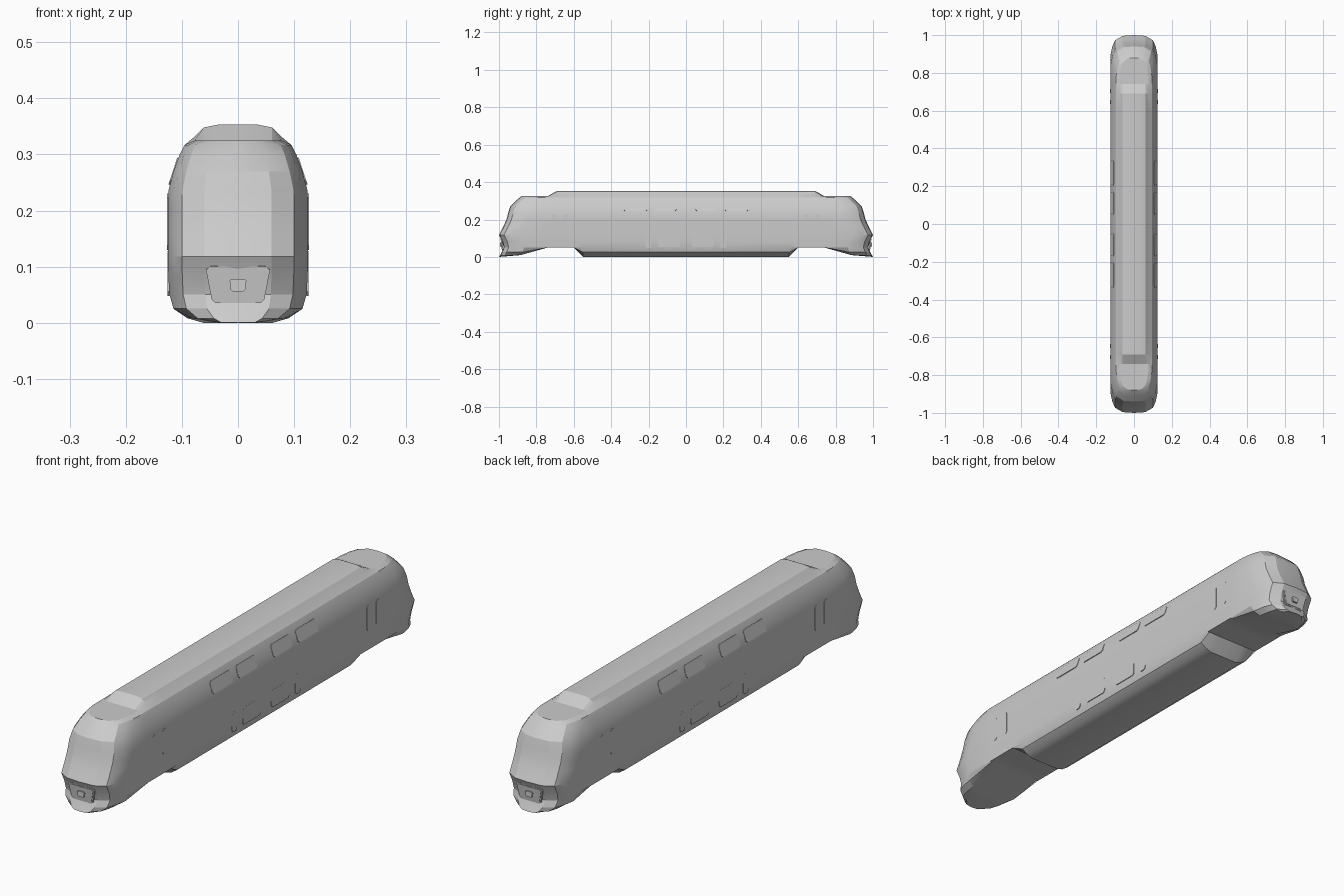
import bpy, bmesh, math
from mathutils import Matrix, Vector

if "Cube" in bpy.data.objects:
    bpy.data.objects.remove(bpy.data.objects["Cube"])

grey = bpy.data.materials.new("body grey")
grey.use_nodes = True
grey.diffuse_color = (0.6, 0.6, 0.6, 1)
grey.node_tree.nodes["Principled BSDF"].inputs["Base Color"].default_value = (0.6, 0.6, 0.6, 1)


def finish(name, bm):
    bmesh.ops.remove_doubles(bm, verts=bm.verts, dist=0.0002)
    bmesh.ops.recalc_face_normals(bm, faces=bm.faces)
    mesh = bpy.data.meshes.new(name)
    bm.to_mesh(mesh)
    bm.free()
    mesh.materials.append(grey)
    obj = bpy.data.objects.new(name, mesh)
    bpy.context.collection.objects.link(obj)
    bpy.ops.object.select_all(action='DESELECT')
    obj.select_set(True)
    bpy.context.view_layer.objects.active = obj
    bpy.ops.object.shade_smooth_by_angle(angle=math.radians(22))
    return obj


def ramp(points, t):
    """Piecewise linear lookup."""
    for (a, va), (b, vb) in zip(points, points[1:]):
        if t <= b:
            return va + (vb - va) * max(0, t - a) / (b - a)
    return points[-1][1]


# Heights along the length: underside with bogie recesses, roof with raised hood
FLOOR = [(0, 0), (0.55, 0), (0.6, 0.05), (0.74, 0.05), (0.88, 0.01), (1, 0)]
ROOF = [(0, 0.353), (0.69, 0.353), (0.74, 0.325), (1, 0.325)]
# Body levels: height, half width, half length
LEVELS = [(0, 0, 1.0), (0, 0.062, 1.0), (0.008, 0.09, 0.995), (0.025, 0.115, 0.986),
          (0.05, 0.122, 0.975), (0.08, 0.124, 0.982), (0.118, 0.125, 1.0),
          (0.16, 0.125, 0.978), (0.2, 0.125, 0.96), (0.235, 0.124, 0.951),
          (0.27, 0.115, 0.94), (0.3, 0.104, 0.91), (0.317, 0.095, 0.89),
          (0.332, 0.077, 0.88), (0.348, 0.061, 0.88), (0.353, 0.036, 0.88), (0.353, 0, 0.88)]
# Rounded nose in plan: share of width, setback from the tip
NOSE = [(0, 0), (0.48, 0.004), (0.8, 0.027), (0.92, 0.06), (1, 0.11)]


def half_ring(z, w, length):
    quarter = [(w * u, length - d) for u, d in NOSE]
    quarter += [(w, y) for y in (0.74, 0.69, 0.6, 0.55)]
    ring = [(x, -y) for x, y in quarter] + [(w, 0)] + [(x, y) for x, y in reversed(quarter)]
    return [Vector((x, y, min(max(z, ramp(FLOOR, abs(y))), ramp(ROOF, abs(y))))) for x, y in ring]


# Main body
bm = bmesh.new()
for side in (1, -1):
    rings = [[bm.verts.new((p.x * side, p.y, p.z)) for p in half_ring(*lv)] for lv in LEVELS]
    for low, high in zip(rings, rings[1:]):
        for i in range(len(low) - 1):
            bm.faces.new((low[i], low[i + 1], high[i + 1], high[i]))
bmesh.ops.remove_doubles(bm, verts=bm.verts, dist=0.0002)
bmesh.ops.dissolve_degenerate(bm, edges=bm.edges, dist=0.0002)
finish("train_body", bm)


def panel(name, top, bottom, height, cut, depth, matrix):
    """Thin plate with clipped corners, facing local +z, upright along local y."""
    h, bm = height / 2, bmesh.new()
    right = [(bottom - cut, -h), (bottom, cut - h), (top, h - cut), (top - cut, h)]
    outline = right + [(-x, y) for x, y in reversed(right)]
    face = bm.faces.new([bm.verts.new((x, y, -depth)) for x, y in outline])
    new = bmesh.ops.extrude_face_region(bm, geom=[face])["geom"]
    bmesh.ops.translate(bm, verts=[v for v in new if isinstance(v, bmesh.types.BMVert)],
                        vec=(0, 0, depth + 0.0012))
    bm.transform(matrix)
    return finish(name, bm)


def facing(angle, tilt, location):
    """Plate frame turned around z, tilted back, then moved."""
    return (Matrix.Translation(location) @ Matrix.Rotation(angle, 4, 'Z')
            @ Matrix.Rotation(math.pi / 2 - tilt, 4, 'X'))


# Side windows and slots: name, offset along side, height, x, half length, tall, tilt
SIDE = [("end_slot_outer", 0.705, 0.18, 0.125, 0.011, 0.1, 0),
        ("end_slot_inner", 0.645, 0.18, 0.125, 0.011, 0.1, 0),
        ("lower_slot", 0.2, 0.088, 0.1242, 0.016, 0.08, 0),
        ("lower_window", 0.09, 0.088, 0.1242, 0.057, 0.07, 0),
        ("upper_window_outer", 0.27, 0.27, 0.115, 0.065, 0.05, 0.32),
        ("upper_window_inner", 0.11, 0.27, 0.115, 0.06, 0.05, 0.32)]
for side, label in ((1, "left"), (-1, "right")):
    for end, where in ((-1, "front"), (1, "back")):
        for name, y, z, x, half, tall, tilt in SIDE:
            panel(f"{where}_{label}_{name}", half, half, tall, 0.008, 0.002,
                  facing(side * math.pi / 2, tilt, (side * x, end * y, z)))

# Nose hatch with coupler at each end
for end, where in ((-1, "front"), (1, "back")):
    turn = 0 if end < 0 else math.pi
    panel(f"{where}_hatch", 0.057, 0.047, 0.066, 0.007, 0.005,
          facing(turn, -0.12, (0, end * 0.985, 0.068)))
    panel(f"{where}_hatch_cover", 0.052, 0.042, 0.056, 0.006, 0.003,
          facing(turn, -0.12, (0, end * 0.987, 0.068)))
    panel(f"{where}_coupler", 0.015, 0.013, 0.022, 0.003, 0.008,
          facing(turn, 0, (0, end * 0.993, 0.067)))
